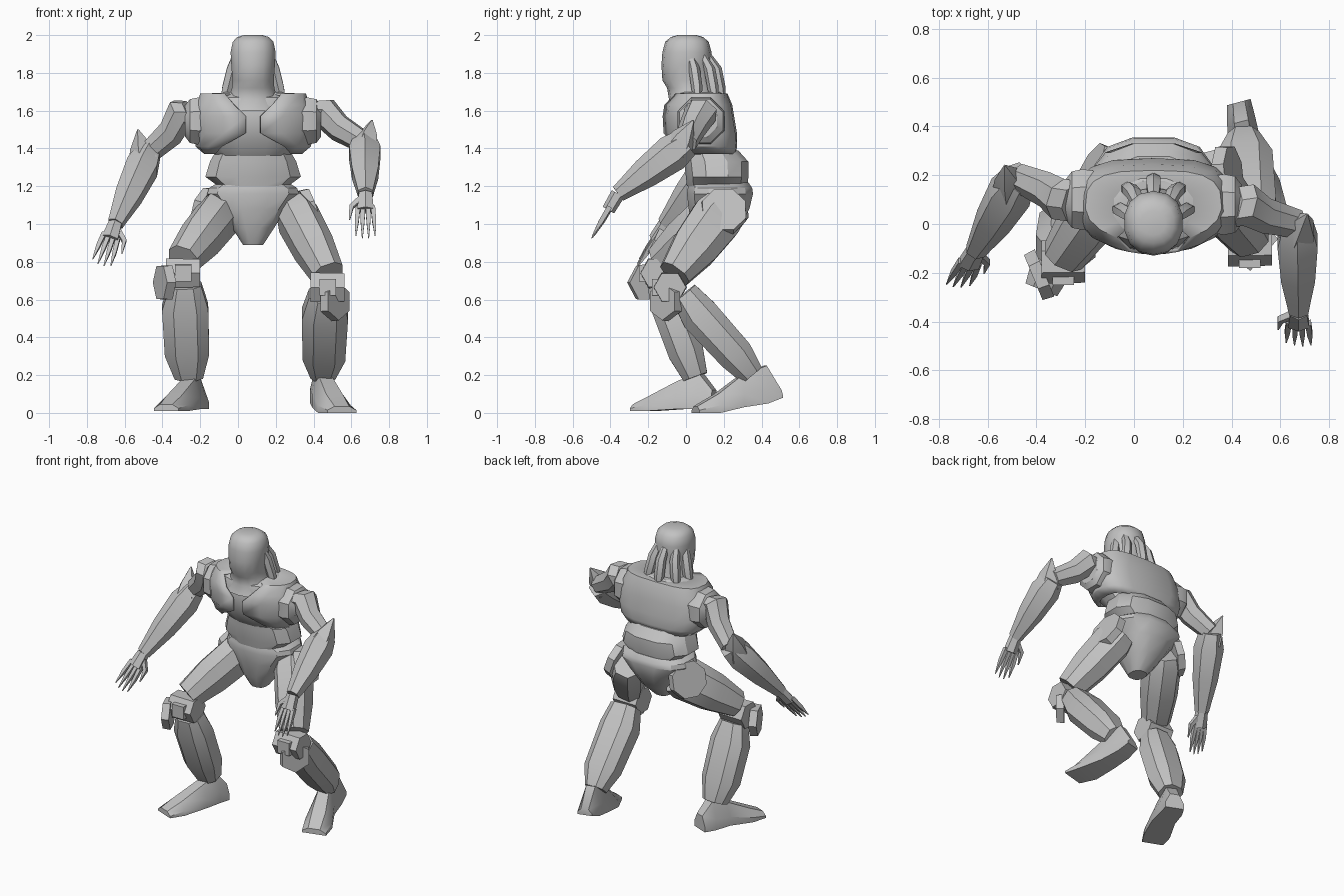
import bpy, bmesh, math
from mathutils import Vector as V

cube = bpy.data.objects.get("Cube")
if cube:
    bpy.data.objects.remove(cube, do_unlink=True)

CX = 0.08  # body centre line

grey = bpy.data.materials.new("plain_grey")
grey.use_nodes = True
GREY = (0.54, 0.54, 0.54, 1)
grey.diffuse_color = GREY
grey.node_tree.nodes["Principled BSDF"].inputs["Base Color"].default_value = GREY


def finish(name, bm, angle=32):
    bmesh.ops.recalc_face_normals(bm, faces=bm.faces)
    mesh = bpy.data.meshes.new(name)
    bm.to_mesh(mesh)
    bm.free()
    mesh.materials.append(grey)
    ob = bpy.data.objects.new(name, mesh)
    bpy.context.collection.objects.link(ob)
    bpy.ops.object.select_all(action="DESELECT")
    ob.select_set(True)
    bpy.context.view_layer.objects.active = ob
    bpy.ops.object.shade_smooth_by_angle(angle=math.radians(angle))
    return ob


def skin(name, rings, angle=32):
    """Bridge equal rings of points and cap both ends."""
    bm = bmesh.new()
    loops = [[bm.verts.new(p) for p in ring] for ring in rings]
    n = len(loops[0])
    for lo, hi in zip(loops, loops[1:]):
        for i in range(n):
            j = (i + 1) % n
            bm.faces.new((lo[i], lo[j], hi[j], hi[i]))
    bm.faces.new(loops[0][::-1])
    bm.faces.new(loops[-1])
    return finish(name, bm, angle)


def bend(value, power):
    return math.copysign(abs(value) ** power, value)


def limb(name, stations, sides=8, axis=None, power=1.0, angle=32):
    """Loft rings (x, y, z, half width, half depth) along one axis."""
    first, last = V(stations[0][:3]), V(stations[-1][:3])
    w = V(axis).normalized() if axis else (last - first).normalized()
    ref = V((0, 0, 1)) if abs(w.x) > 0.8 else V((1, 0, 0))
    u = (ref - w * ref.dot(w)).normalized()
    v = w.cross(u)
    rings = []
    for x, y, z, a, b in stations:
        ring = []
        for i in range(sides):
            t = math.tau * (i + 0.5) / sides
            ring.append(V((x, y, z)) + u * a * bend(math.cos(t), power)
                        + v * b * bend(math.sin(t), power))
        rings.append(ring)
    return skin(name, rings, angle)


def body(name, rows, sides=12, power=0.8, angle=32):
    """Upright loft from rows (height, centre y, half width, half depth)."""
    return limb(name, [(CX, y, z, a, b) for z, y, a, b in rows],
                sides, (0, 0, 1), power, angle)


def disc(name, centre, normal, radius, depth, sides):
    c, n = V(centre), V(normal).normalized() * depth / 2
    p, q = c - n, c + n
    return limb(name, [(*p, radius, radius), (*q, radius * 0.95, radius * 0.95)], sides)


# Trunk
body("chest", [(1.36, .12, .20, .14), (1.45, .08, .27, .165), (1.58, .065, .28, .172),
               (1.67, .07, .24, .15), (1.70, .07, .15, .11)], power=.9)
body("belly", [(1.20, .165, .19, .165), (1.25, .165, .26, .17), (1.33, .16, .235, .175),
               (1.39, .13, .20, .15)], angle=28)
body("pelvis", [(.89, .13, .055, .06), (.98, .155, .115, .13), (1.08, .175, .18, .165),
                (1.16, .18, .25, .18), (1.19, .18, .24, .175), (1.22, .17, .19, .165)])

# Chest armour, open at the front: height, centre y, half width, half depth, inner edge
ARMOUR = [(1.37, .10, .26, .165, .20), (1.41, .09, .305, .18, .165),
          (1.48, .075, .325, .195, .04), (1.57, .065, .325, .19, .04),
          (1.63, .06, .305, .185, .10), (1.69, .07, .28, .15, .15)]
bm = bmesh.new()
grid = []
for z, cy, a, b, inner in ARMOUR:
    start = math.asin(inner / a)
    row = []
    for k in range(17):
        t = start + (math.tau - 2 * start) * k / 16
        power = 1 if math.cos(t) > 0 else .65
        row.append(bm.verts.new((CX + a * bend(math.sin(t), power),
                                 cy - b * bend(math.cos(t), power), z)))
    grid.append(row)
collar = bm.verts.new((CX, .07, 1.70))
for k in range(16):
    for lo, hi in zip(grid, grid[1:]):
        bm.faces.new((lo[k], lo[k + 1], hi[k + 1], hi[k]))
    bm.faces.new((grid[-1][k], grid[-1][k + 1], collar))
plate = finish("chest_armour", bm)
plate.modifiers.new("thickness", "SOLIDIFY").thickness = 0.015

# Head and neck
body("head", [(1.60, .03, .17, .145), (1.66, .03, .135, .12), (1.72, .025, .115, .125),
              (1.76, .005, .112, .13), (1.84, .0, .118, .13), (1.91, .005, .122, .13),
              (1.965, .005, .11, .115), (1.99, .005, .085, .085), (2.0, .005, .05, .05)],
     sides=14, power=0.9, angle=40)

# Hanging locks round the back of the head
for i in range(5):
    t = math.radians(-96 + 48 * i)
    sx, cy = math.sin(t), math.cos(t)
    limb("hair_lock_%d" % (i + 1),
         [(CX + .085 * sx, .03 + .08 * cy, 1.90, .024, .02),
          (CX + .11 * sx, .055 + .105 * cy, 1.82, .034, .03),
          (CX + .135 * sx, .07 + .11 * cy, 1.72, .034, .03),
          (CX + .16 * sx, .075 + .12 * cy, 1.64, .018, .018)], 6)


def foot(name, rows):
    """Loft from heel to toe; rows are x, y, sole, top, half width."""
    way = V(rows[-1][:2]) - V(rows[0][:2])
    side = V((-way.y, way.x)).normalized()
    rings = []
    for x, y, low, high, w in rows:
        mid = low + (high - low) * 0.4
        shape = [(-w, low), (w, low), (w, mid), (w * .5, high), (-w * .5, high), (-w, mid)]
        rings.append([(x + side.x * d, y + side.y * d, z) for d, z in shape])
    skin(name, rings)


def leg(side, hip, knee, cap, cap_way, shin, hip_disc, disc_way):
    hip, knee = V(hip), V(knee)
    sizes = ((0, .095, .125), (.15, .115, .145), (.6, .112, .13), (1, .09, .09))
    limb(side + "_thigh", [(*hip.lerp(knee, t), a, b) for t, a, b in sizes], 8, power=.85)
    disc(side + "_hip_disc", hip_disc, disc_way, .13, .05, 8)
    joint = knee + V((0, -.025, -.07))
    disc(side + "_knee_joint", joint, (1, 0, 0), .09, .18, 6)
    disc(side + "_knee_block", joint + V((0, -.06, 0)), (0, -1, 0), .065, .07, 4)
    disc(side + "_knee_pad", cap, cap_way, .105, .05, 6)
    limb(side + "_shin", shin, 8, power=.78)


leg("left", (.29, .2, 1.08), (.475, -.06, .735), (.515, -.11, .59), (.75, -.65, 0),
    [(.47, -.01, .63, .10, .08), (.46, .07, .52, .13, .108),
     (.455, .265, .305, .12, .10), (.45, .35, .20, .07, .07)],
    (.385, .2, 1.07), (1, .1, .35))
leg("right", (-.07, .2, 1.08), (-.29, -.13, .81), (-.39, -.21, .69), (-.92, -.38, 0),
    [(-.28, -.13, .68, .09, .08), (-.28, -.09, .56, .13, .10),
     (-.27, .0, .32, .125, .10), (-.26, .05, .19, .08, .07)],
    (-.165, .215, 1.075), (-.8, .45, .25))
foot("left_foot", [(.43, .50, .08, .12, .05), (.44, .42, .05, .25, .06),
                   (.46, .29, .03, .20, .07), (.51, .16, 0, .10, .09),
                   (.55, .05, 0, .035, .08)])
foot("right_foot", [(-.21, .15, .02, .12, .06), (-.24, .08, .02, .21, .07),
                    (-.27, -.03, .02, .17, .075), (-.34, -.18, .01, .09, .085),
                    (-.38, -.27, .01, .045, .07)])


def arm(side, s, shoulder, elbow, wrist, spike, way, spread):
    shoulder, elbow, wrist, spike = map(V, (shoulder, elbow, wrist, spike))
    way, spread = V(way).normalized(), V(spread).normalized()
    # Rounded shoulder and upper arm
    hub = shoulder + V((0, .01, -.045))
    limb(side + "_shoulder", [(*(hub + V((s * d, 0, 0))), r, r) for d, r in
                              ((-.09, .125), (-.03, .135), (.015, .125), (.04, .09))], 8)
    limb(side + "_upper_arm", [(*shoulder, .08, .09), (*(shoulder + V((s * .06, .01, 0))), .085, .09),
                               (*shoulder.lerp(elbow, .5), .075, .075), (*elbow, .06, .06)], 7)
    # Forearm guard with a spike behind the elbow
    sizes = ((0, .07, .08), (.2, .095, .1), (.6, .08, .08), (.88, .055, .055), (1, .045, .045))
    limb(side + "_forearm", [(*elbow.lerp(wrist, t), a, b) for t, a, b in sizes], 6)
    base = elbow.lerp(wrist, .15)
    limb(side + "_elbow_spike", [(*base, .085, .09), (*base.lerp(spike, .45), .06, .065),
                                 (*spike, .004, .004)], 5)
    # Palm, fingers and thumb
    palm = wrist + way * .10
    limb(side + "_palm", [(*wrist, .04, .038), (*palm, .05, .035)], 6)
    for i in range(4):
        d = i - 1.5
        p0 = palm + spread * d * .026 - way * .02
        p1 = p0 + way * .09 + spread * d * .005
        p2 = p1 + way * (.11 - .015 * abs(d)) + spread * d * .003
        limb("%s_finger_%d" % (side, i + 1),
             [(*p0, .017, .019), (*p1, .015, .017), (*p2, .003, .003)], 4)
    t0 = wrist + way * .03 - spread * .025
    t1 = t0 + way * .05 - spread * .05
    t2 = t1 + way * .08 - spread * .01
    limb(side + "_thumb", [(*t0, .02, .022), (*t1, .017, .019), (*t2, .004, .004)], 4)


arm("left", 1, (.40, .07, 1.59), (.67, .0, 1.43), (.675, -.36, 1.16), (.71, .04, 1.55),
    (.0, -.5, -.85), (1, -.1, 0))
arm("right", -1, (-.24, .09, 1.59), (-.47, .19, 1.38), (-.65, -.11, 1.0), (-.53, .24, 1.50),
    (-.28, -.55, -.8), (-.85, .05, .33))
